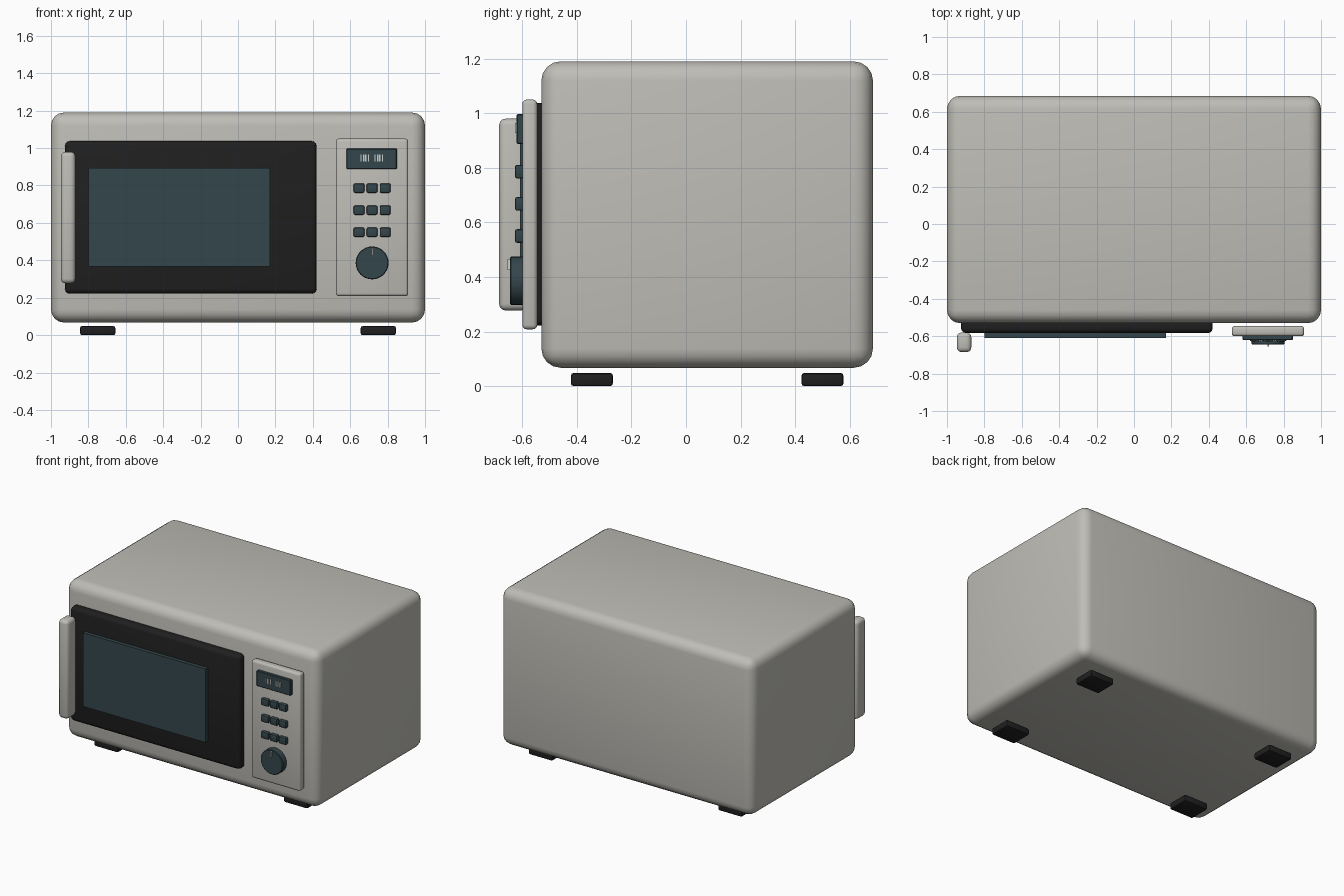
import bpy
import math

cube = bpy.data.objects.get("Cube")
if cube:
    bpy.data.objects.remove(cube, do_unlink=True)


def material(name, rgb, rough=0.5):
    m = bpy.data.materials.new(name)
    m.use_nodes = True
    m.diffuse_color = (*rgb, 1)
    bsdf = m.node_tree.nodes["Principled BSDF"]
    bsdf.inputs["Base Color"].default_value = (*rgb, 1)
    bsdf.inputs["Roughness"].default_value = rough
    return m


CREAM = material("warm_grey_enamel", (0.52, 0.51, 0.47))
BLACK = material("black_plastic", (0.014, 0.014, 0.014))
GLASS = material("dark_teal_glass", (0.034, 0.061, 0.07))
LIGHT = material("pale_marking", (0.6, 0.63, 0.62))


def finish(obj, name, mat, bevel, segments):
    obj.name = obj.data.name = name
    obj.data.materials.append(mat)
    if bevel:
        mod = obj.modifiers.new("rounded_edges", "BEVEL")
        mod.width = bevel
        mod.segments = segments
        bpy.ops.object.modifier_apply(modifier=mod.name)
    bpy.ops.object.shade_smooth_by_angle(angle=math.radians(35))
    return obj


def box(name, x, y, z, mat, bevel=0, segments=3):
    """Rounded box from its (low, high) limits on each axis."""
    limits = (x, y, z)
    bpy.ops.mesh.primitive_cube_add(size=1, location=[(a + b) / 2 for a, b in limits])
    obj = bpy.context.object
    obj.scale = [b - a for a, b in limits]
    bpy.ops.object.transform_apply(location=False, rotation=False, scale=True)
    return finish(obj, name, mat, bevel, segments)


# Cabinet
box("cabinet", (-1, 1), (-0.53, 0.685), (0.067, 1.19), CREAM, 0.07, 4)

# Feet
for side, cx in (("right", -0.75), ("left", 0.75)):
    for end, cy in (("front", -0.345), ("back", 0.5)):
        box(f"{end}_{side}_foot", (cx - 0.094, cx + 0.094), (cy - 0.077, cy + 0.077),
            (0, 0.048), BLACK, 0.01, 2)

# Door with window and handle
box("door", (-0.925, 0.42), (-0.583, -0.5), (0.222, 1.037), BLACK, 0.026)
box("door_window", (-0.8, 0.17), (-0.609, -0.575), (0.367, 0.893), GLASS)
box("door_handle", (-0.947, -0.87), (-0.685, -0.58), (0.277, 0.98), CREAM, 0.024)

# Control panel and display
box("control_panel", (0.523, 0.91), (-0.6, -0.545), (0.208, 1.05), CREAM, 0.016)
box("display", (0.58, 0.85), (-0.621, -0.595), (0.887, 0.997), GLASS, 0.004, 1)

# Readout marks on the display
for i, cx in enumerate((0.665, 0.69, 0.74, 0.765)):
    for dx in (-0.007, 0.007):
        box(f"readout_mark_{i + 1}", (cx + dx - 0.003, cx + dx + 0.003),
            (-0.627, -0.62), (0.928, 0.965), LIGHT)

# Keypad
for row in range(3):
    for col in range(3):
        cx, cz = 0.717 + (col - 1) * 0.07, 0.786 - row * 0.118
        box(f"button_{row * 3 + col + 1}", (cx - 0.029, cx + 0.029), (-0.627, -0.595),
            (cz - 0.025, cz + 0.025), GLASS, 0.008, 2)

# Dial and pointer
bpy.ops.mesh.primitive_cylinder_add(vertices=32, radius=0.088, depth=0.05,
                                    location=(0.717, -0.62, 0.386),
                                    rotation=(math.pi / 2, 0, 0))
finish(bpy.context.object, "dial", GLASS, 0.004, 1)
box("dial_pointer", (0.713, 0.721), (-0.654, -0.64), (0.425, 0.466), LIGHT)
